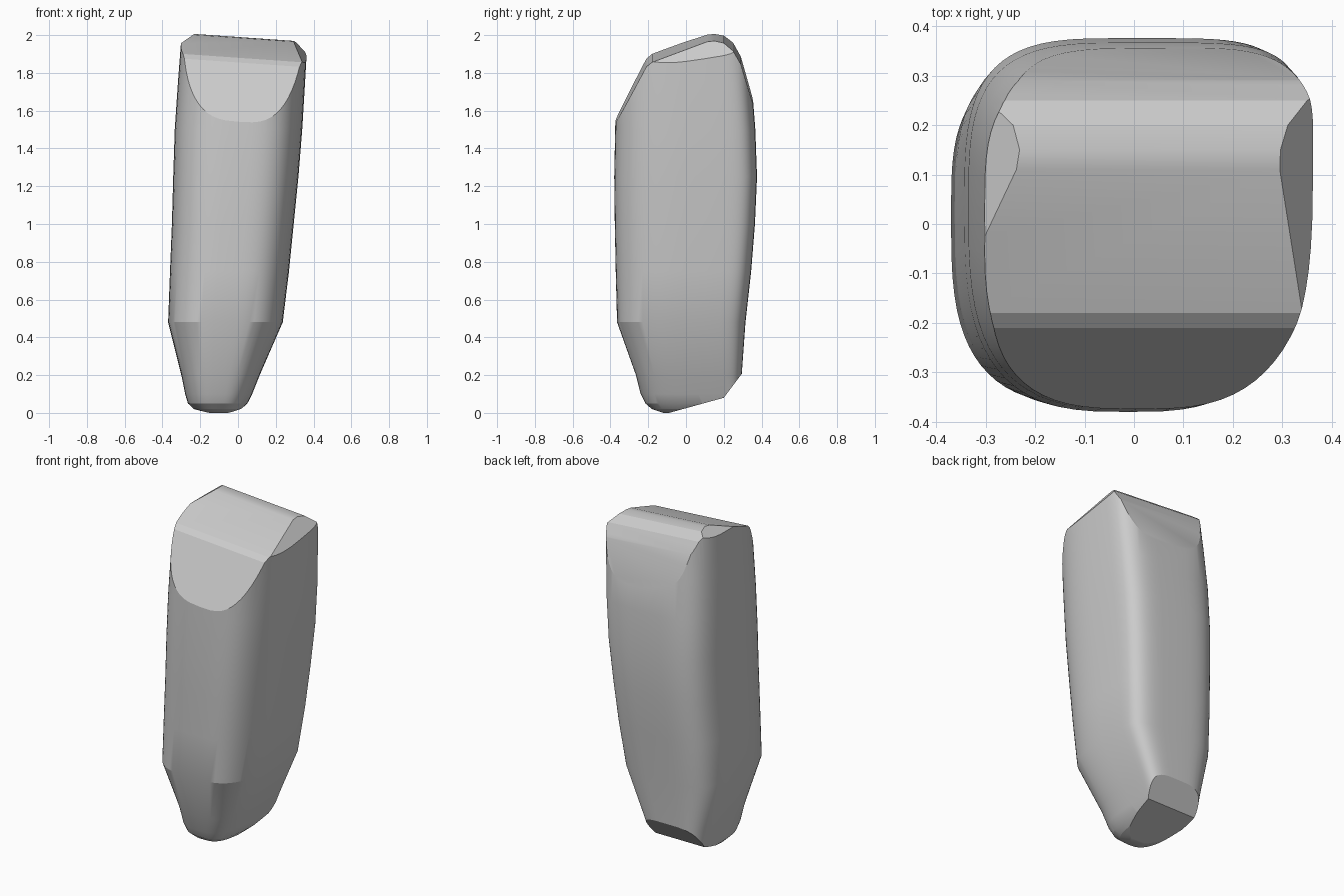
import bpy
import bmesh
import math
from mathutils import Vector

cube = bpy.data.objects.get("Cube")
if cube:
    bpy.data.objects.remove(cube, do_unlink=True)

SEGMENTS = 72

# Body sections: height, right, left, front, back extents
SECTIONS = [
    (0.0, -0.17, -0.03, -0.12, 0.25),
    (0.02, -0.235, 0.02, -0.18, 0.28),
    (0.05, -0.265, 0.05, -0.215, 0.285),
    (0.1, -0.28, 0.075, -0.24, 0.29),
    (0.2, -0.30, 0.115, -0.265, 0.295),
    (0.48, -0.37, 0.237, -0.365, 0.315),
    (0.75, -0.36, 0.27, -0.372, 0.345),
    (1.0, -0.35, 0.295, -0.377, 0.365),
    (1.25, -0.343, 0.32, -0.38, 0.376),
    (1.5, -0.335, 0.34, -0.375, 0.367),
    (1.75, -0.318, 0.355, -0.37, 0.348),
    (2.05, -0.295, 0.372, -0.36, 0.32),
]

# Side profiles (y, z) whose segments trim the crown and the foot
CROWN = [(-0.375, 1.54), (-0.21, 1.855), (-0.18, 1.88), (0.11, 1.985),
         (0.15, 1.99), (0.2, 1.98), (0.25, 1.94), (0.29, 1.87), (0.34, 1.7)]
FOOT = [(0.29, 0.2), (0.2, 0.08), (-0.09, 0.0)]
CROWN_TILT = 0.07


def power(value, exponent):
    return math.copysign(abs(value) ** exponent, value)


def section_ring(bm, z, x0, x1, y0, y1):
    """Rounded four-sided section with a different roundness per corner."""
    ring = []
    cx = (x0 + x1) / 2
    for i in range(SEGMENTS):
        angle = math.tau * i / SEGMENTS
        c, s = math.cos(angle), math.sin(angle)
        left, back = c > 0, s > 0
        if back:
            roundness = 5 if left else 3.4
        else:
            roundness = 3.1
        # the widest point sits further back on the left side
        blend = (c + 1) / 2
        cy = (y0 + y1) / 2 + 0.04 + 0.08 * blend
        x = cx + (x1 - x0) / 2 * power(c, 2 / roundness)
        y = cy + ((y1 - cy) if back else (cy - y0)) * power(s, 2 / roundness)
        ring.append(bm.verts.new((x, y, z)))
    return ring


def trim(bm, point, normal):
    """Cut away everything beyond a plane and close the opening."""
    geom = bm.verts[:] + bm.edges[:] + bm.faces[:]
    cut = bmesh.ops.bisect_plane(bm, geom=geom, dist=0.0001, plane_co=point,
                                 plane_no=normal, clear_outer=True)["geom_cut"]
    edges = [e for e in cut if isinstance(e, bmesh.types.BMEdge) and e.is_boundary]
    if edges:
        bmesh.ops.holes_fill(bm, edges=edges, sides=0)


def trim_profile(bm, profile, tilt):
    for (ya, za), (yb, zb) in zip(profile, profile[1:]):
        along = Vector((0, yb - ya, zb - za))
        across = Vector((1, 0, -tilt))
        trim(bm, Vector((0, ya, za)), across.cross(along).normalized())


# Lofted body
bm = bmesh.new()
rings = [section_ring(bm, *section) for section in SECTIONS]
for low, high in zip(rings, rings[1:]):
    for i in range(SEGMENTS):
        j = (i + 1) % SEGMENTS
        bm.faces.new((low[i], low[j], high[j], high[i]))
bm.faces.new(rings[0][::-1])
bm.faces.new(rings[-1])

# Sloped crown and lifted heel
trim_profile(bm, CROWN, CROWN_TILT)
trim_profile(bm, FOOT, 0)

# Narrow chamfers along both upper side edges
a, b, c = Vector((0.365, 0.27, 1.9)), Vector((0.315, 0.27, 1.965)), Vector((0.335, -0.2, 1.86))
normal = (b - a).cross(c - a).normalized()
trim(bm, a, normal if normal.x > 0 else -normal)
trim(bm, Vector((-0.305, 0.2, 1.955)), Vector((-0.57, 0, 0.82)))

bmesh.ops.remove_doubles(bm, verts=bm.verts[:], dist=0.0006)
bmesh.ops.recalc_face_normals(bm, faces=bm.faces[:])

mesh = bpy.data.meshes.new("carved_stone")
bm.to_mesh(mesh)
bm.free()
stone = bpy.data.objects.new("carved_stone", mesh)
bpy.context.collection.objects.link(stone)

# Plain grey surface
grey = bpy.data.materials.new("light_grey")
grey.use_nodes = True
color = (0.6, 0.6, 0.6, 1)
grey.diffuse_color = color
grey.node_tree.nodes["Principled BSDF"].inputs["Base Color"].default_value = color
mesh.materials.append(grey)

bpy.ops.object.select_all(action="DESELECT")
stone.select_set(True)
bpy.context.view_layer.objects.active = stone
bpy.ops.object.shade_smooth_by_angle(angle=math.radians(19))
